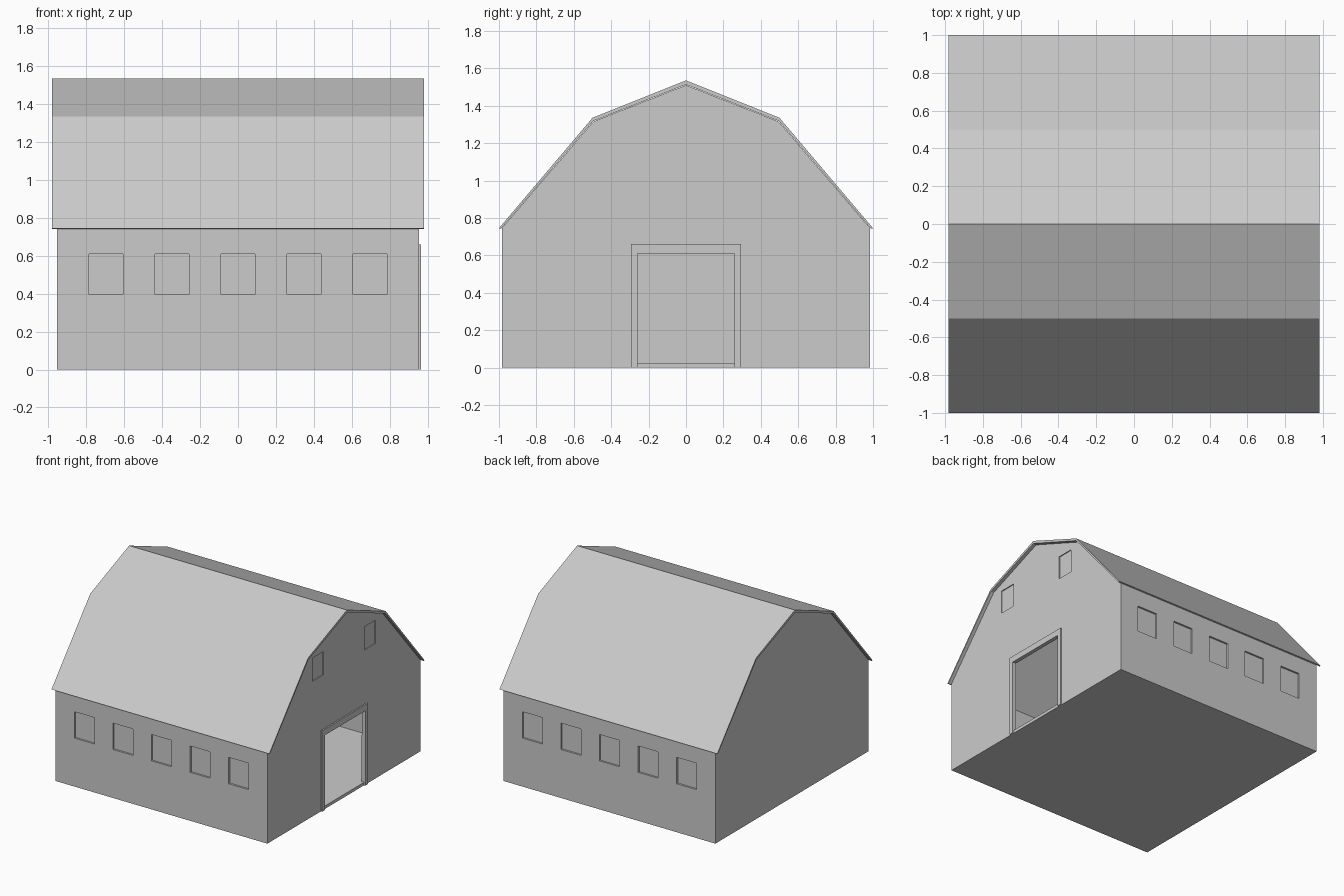
import bpy, bmesh

if "Cube" in bpy.data.objects:
    bpy.data.objects.remove(bpy.data.objects["Cube"])


def prism(name, profile, x0, x1):
    """Extrude a (y, z) outline along x."""
    bm = bmesh.new()
    face = bm.faces.new([bm.verts.new((x0, y, z)) for y, z in profile])
    ext = bmesh.ops.extrude_face_region(bm, geom=[face])
    moved = [v for v in ext["geom"] if isinstance(v, bmesh.types.BMVert)]
    bmesh.ops.translate(bm, verts=moved, vec=(x1 - x0, 0, 0))
    # keep both end caps
    bmesh.ops.recalc_face_normals(bm, faces=bm.faces)
    return finish(name, bm)


def boxes(name, specs):
    """One mesh of boxes, each given as (centre, size)."""
    bm = bmesh.new()
    for c, s in specs:
        verts = bmesh.ops.create_cube(bm, size=1)["verts"]
        bmesh.ops.scale(bm, verts=verts, vec=s)
        bmesh.ops.translate(bm, verts=verts, vec=c)
    return finish(name, bm)


def finish(name, bm):
    me = bpy.data.meshes.new(name)
    bm.to_mesh(me)
    bm.free()
    ob = bpy.data.objects.new(name, me)
    bpy.context.scene.collection.objects.link(ob)
    return ob


def mirrored(half):
    """Complete a half outline that ends on y = 0."""
    return half + [(-y, z) for y, z in reversed(half[:-1])]


# Hollow barn body with thin walls and floor
body = prism("barn_walls",
             mirrored([(0.985, 0), (0.985, 0.745), (0.494, 1.316), (0, 1.51)]),
             -0.955, 0.955)
solid = body.modifiers.new("wall_thickness", "SOLIDIFY")
solid.thickness = 0.022
solid.offset = -1
solid.use_even_offset = True

# Doorway opening, side window recesses and shallow gable recesses
cuts = [((0.955, 0, 0.3175), (0.2, 0.52, 0.585))]
for side in (-1, 1):
    for i in range(-2, 3):
        cuts.append(((i * 0.348, side * 0.985, 0.5025), (0.18, 0.03, 0.215)))
    cuts.append(((0.955, side * 0.335, 1.195), (0.016, 0.14, 0.19)))
cutter = boxes("opening_cutter", cuts)
cutter.hide_render = True
cutter.hide_viewport = True
cutter.display_type = "WIRE"
cut = body.modifiers.new("openings", "BOOLEAN")
cut.operation = "DIFFERENCE"
cut.solver = "EXACT"
cut.object = cutter

# Gambrel roof sheet overhanging both gables
outer = mirrored([(1.0, 0.745), (0.5, 1.335), (0, 1.535)])
inner = mirrored([(0.99, 0.742), (0.496, 1.318), (0, 1.513)])
prism("gambrel_roof", outer + inner[::-1], -0.982, 0.982)

# Raised door surround
prism("door_frame",
      [(-0.295, 0), (-0.295, 0.66), (0.295, 0.66), (0.295, 0),
       (0.26, 0), (0.26, 0.61), (-0.26, 0.61), (-0.26, 0)],
      0.945, 0.966)
